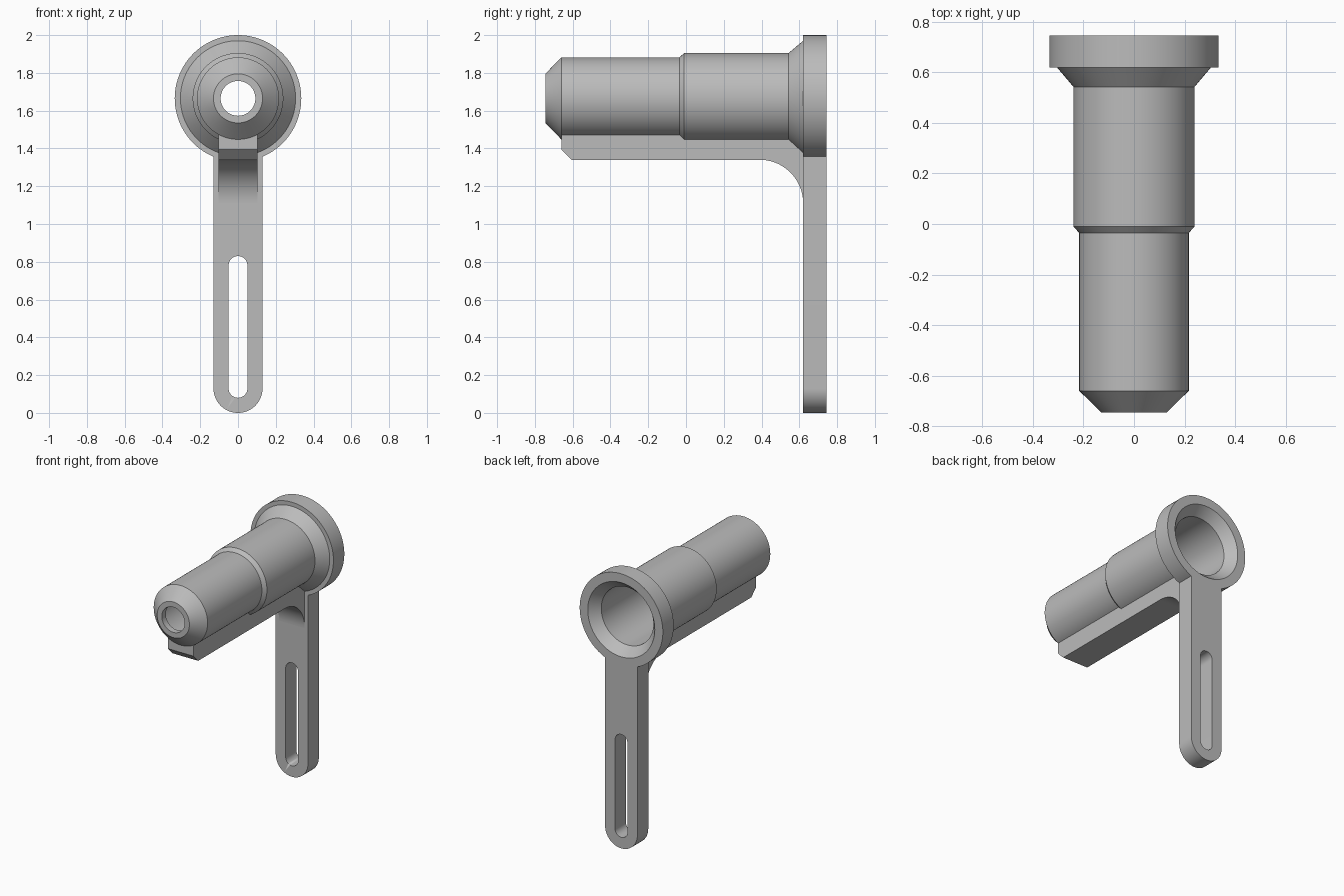
import bpy, bmesh
from math import sin, cos, pi, radians, asin, sqrt

cube = bpy.data.objects.get("Cube")
if cube:
    bpy.data.objects.remove(cube)

AXIS_Z = 1.665      # height of the barrel axis
FLANGE_R = 0.335
BACK, FACE = 0.745, 0.62   # y of the back and front of the mounting plate

grey = bpy.data.materials.new("grey_metal")
grey.use_nodes = True
colour = (0.5, 0.5, 0.5, 1)
grey.diffuse_color = colour
grey.node_tree.nodes["Principled BSDF"].inputs["Base Color"].default_value = colour


def finish(name, bm):
    bmesh.ops.recalc_face_normals(bm, faces=bm.faces)
    mesh = bpy.data.meshes.new(name)
    bm.to_mesh(mesh)
    bm.free()
    mesh.materials.append(grey)
    obj = bpy.data.objects.new(name, mesh)
    bpy.context.collection.objects.link(obj)
    bpy.ops.object.select_all(action='DESELECT')
    obj.select_set(True)
    bpy.context.view_layer.objects.active = obj
    bpy.ops.object.shade_smooth_by_angle(angle=radians(20))
    return obj


def lathe(name, profile, sides=96):
    """Turn a closed (radius, y) profile around the barrel axis."""
    bm = bmesh.new()
    rings = []
    for i in range(sides):
        a = 2 * pi * i / sides
        rings.append([bm.verts.new((r * cos(a), y, AXIS_Z + r * sin(a))) for r, y in profile])
    n = len(profile)
    for i in range(sides):
        here, there = rings[i], rings[(i + 1) % sides]
        for j in range(n):
            k = (j + 1) % n
            bm.faces.new((here[j], here[k], there[k], there[j]))
    return finish(name, bm)


def prism(name, points, offset):
    """Extrude a planar outline by an offset vector."""
    bm = bmesh.new()
    face = bm.faces.new([bm.verts.new(p) for p in points])
    new = bmesh.ops.extrude_face_region(bm, geom=[face])["geom"]
    bmesh.ops.translate(bm, vec=offset, verts=[v for v in new if isinstance(v, bmesh.types.BMVert)])
    return finish(name, bm)


def arc(cx, cy, r, start, end, steps=24):
    angles = [start + (end - start) * i / steps for i in range(steps + 1)]
    return [(cx + r * cos(a), cy + r * sin(a)) for a in angles]


# Hollow stepped barrel with flange: outside from back to nose, then the bore
lathe("barrel", [
    (FLANGE_R, BACK), (FLANGE_R, FACE), (0.305, FACE), (0.24, 0.543),
    (0.24, -0.01), (0.217, -0.035), (0.217, -0.66), (0.13, -0.745),
    (0.092, -0.745), (0.092, -0.7), (0.19, -0.62), (0.19, -0.01),
    (0.21, 0.02), (0.21, 0.675), (0.27, BACK)])

# Mounting strap: round foot, top edge hugging the flange
half = 0.13
lean = asin(half / FLANGE_R)
outline = arc(0, half, half, pi, 2 * pi, 32)
outline += arc(0, AXIS_Z, FLANGE_R, -pi / 2 + lean, -pi / 2 - lean, 12)
strap = prism("mounting_strap", [(x, FACE, z) for x, z in outline], (0, BACK - FACE, 0))

# Long slot cut through the strap
slot_r = 0.05
slot = arc(0, 0.08 + slot_r, slot_r, pi, 2 * pi) + arc(0, 0.83 - slot_r, slot_r, 0, pi)
cutter = prism("slot_cutter", [(x, FACE - 0.1, z) for x, z in slot], (0, 0.4, 0))
cutter.hide_render = True
cut = strap.modifiers.new("slot", 'BOOLEAN')
cut.operation = 'DIFFERENCE'
cut.solver = 'EXACT'
cut.object = cutter
bpy.context.view_layer.objects.active = strap
bpy.ops.object.modifier_apply(modifier="slot")
bpy.data.objects.remove(cutter)

# Support rib under the barrel, chamfered nose and filleted into the strap
fillet = 0.23
side = [(-0.01, 1.45), (-0.01, 1.472), (-0.66, 1.472), (-0.66, 1.395), (-0.605, 1.34)]
side += arc(FACE - fillet, 1.34 - fillet, fillet, pi / 2, 0)
side += [(FACE, 1.45)]
prism("support_rib", [(-0.103, y, z) for y, z in side], (0.206, 0, 0))
